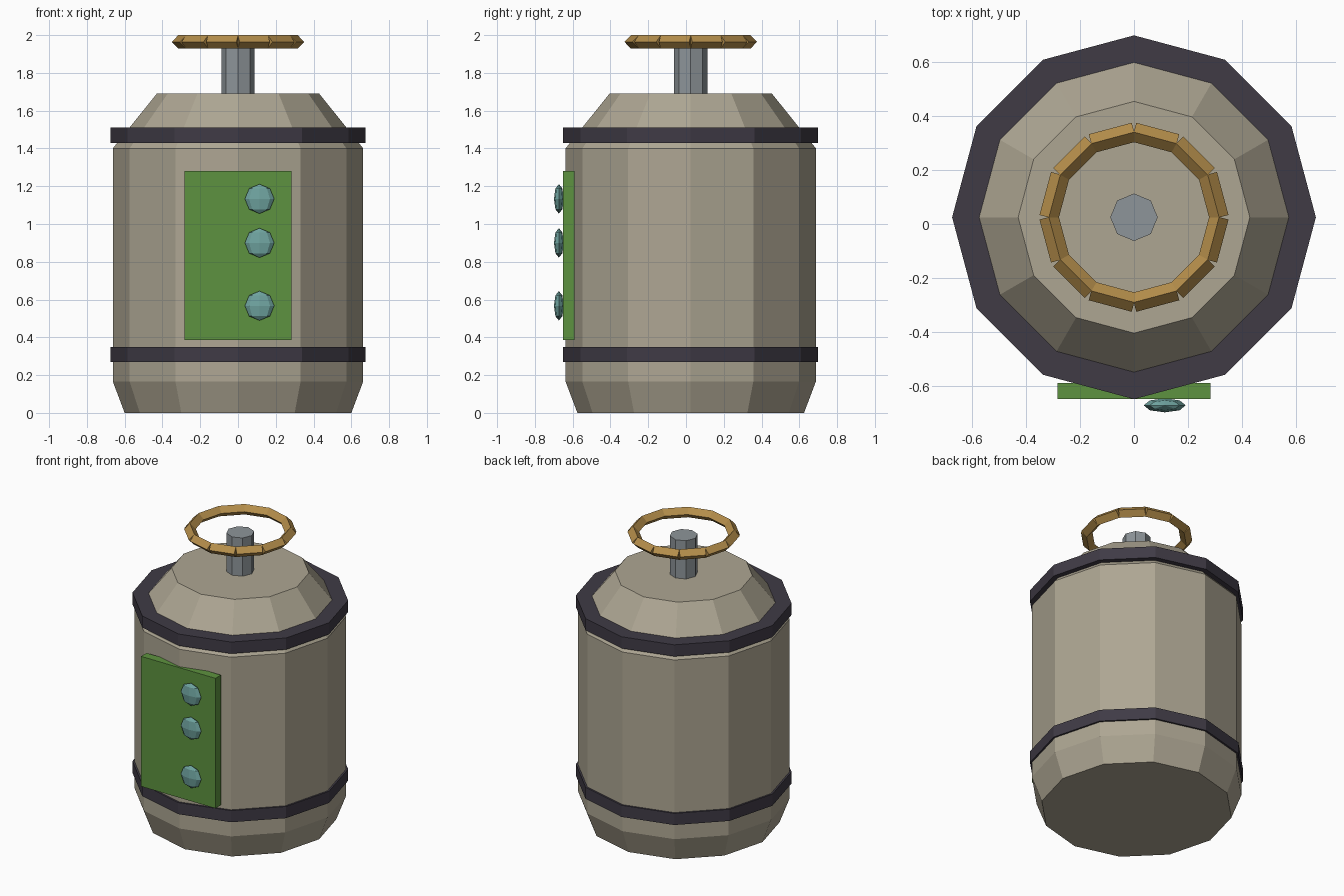
import bpy, bmesh
from math import sin, cos, pi, radians
from mathutils import Matrix, Vector

if "Cube" in bpy.data.objects:
    bpy.data.objects.remove(bpy.data.objects["Cube"])

CY = 0.025  # tank axis in y


def material(name, rgb):
    m = bpy.data.materials.new(name)
    m.diffuse_color = (*rgb, 1)
    m.use_nodes = True
    m.node_tree.nodes["Principled BSDF"].inputs["Base Color"].default_value = m.diffuse_color
    return m


tan = material("tan", (0.42, 0.38, 0.29))
dark = material("dark", (0.05, 0.043, 0.06))
green = material("green", (0.11, 0.29, 0.05))
gold = material("gold", (0.46, 0.27, 0.07))
steel = material("steel", (0.27, 0.30, 0.32))
teal = material("teal", (0.16, 0.37, 0.35))


def finish(name, bm, mat):
    bmesh.ops.recalc_face_normals(bm, faces=bm.faces)
    me = bpy.data.meshes.new(name)
    bm.to_mesh(me)
    bm.free()
    me.materials.append(mat)
    ob = bpy.data.objects.new(name, me)
    bpy.context.collection.objects.link(ob)
    return ob


def lathe(name, profile, sides, mat):
    """Closed solid from (radius, z) points, around the tank axis."""
    bm = bmesh.new()
    rings = [[bm.verts.new((r * cos(2 * pi * i / sides), CY + r * sin(2 * pi * i / sides), z))
              for i in range(sides)] for r, z in profile]
    for a, b in zip(rings, rings[1:]):
        for i in range(sides):
            j = (i + 1) % sides
            bm.faces.new((a[i], a[j], b[j], b[i]))
    bm.faces.new(rings[0][::-1])
    bm.faces.new(rings[-1])
    return finish(name, bm, mat)


# Tank body, hoops and valve stem
lathe("tank_body", [(0.60, 0), (0.663, 0.167), (0.663, 1.40), (0.43, 1.69)], 12, tan)
for name, z in (("lower_hoop", 0.27), ("upper_hoop", 1.43)):
    lathe(name, [(0.675, z), (0.675, z + 0.08)], 12, dark)
lathe("valve_stem", [(0.088, 1.65), (0.088, 1.953)], 8, steel)

# Front panel
bm = bmesh.new()
bmesh.ops.create_cube(bm, size=1, matrix=Matrix.Translation((0, -0.62, 0.833))
                      @ Matrix.Diagonal((0.566, 0.06, 0.895, 1)))
finish("front_panel", bm, green)

# Flattened studs on the panel
for i, z in enumerate((1.133, 0.90, 0.567)):
    bm = bmesh.new()
    bmesh.ops.create_uvsphere(bm, u_segments=8, v_segments=4, radius=1,
                              matrix=Matrix.Translation((0.114, -0.673, z))
                              @ Matrix.Diagonal((0.078, 0.026, 0.078, 1)))
    finish(f"panel_stud_{i + 1}", bm, teal)

# Handwheel: twelve straight bars of diamond section
bm = bmesh.new()
for i in range(12):
    m = (Matrix.Translation((0, CY, 1.964)) @ Matrix.Rotation(radians(15 + 30 * i), 4, 'Z')
         @ Matrix.Translation((0.305, 0, 0)) @ Matrix.Rotation(pi / 2, 4, 'X'))
    ends = [[bm.verts.new(m @ Vector((0.036 * cos(k * pi / 2), 0.036 * sin(k * pi / 2), h)))
             for k in range(4)] for h in (-0.0825, 0.0825)]
    for k in range(4):
        n = (k + 1) % 4
        bm.faces.new((ends[0][k], ends[0][n], ends[1][n], ends[1][k]))
    bm.faces.new(ends[0][::-1])
    bm.faces.new(ends[1])
finish("handwheel", bm, gold)
